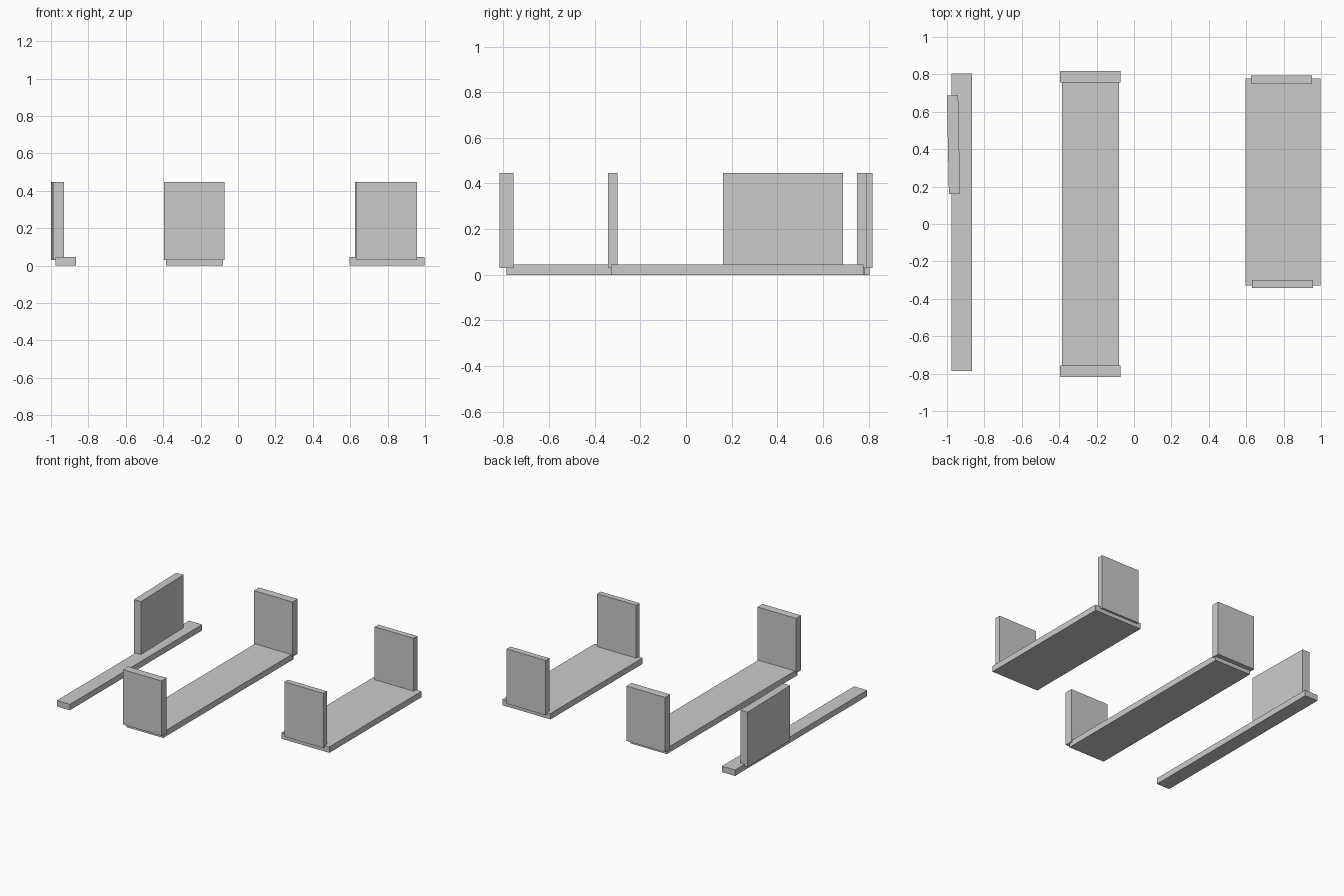
import bpy
from mathutils import Matrix, Vector

if "Cube" in bpy.data.objects:
    bpy.data.objects.remove(bpy.data.objects["Cube"])


def box(name, x, y, z, turn=0.0):
    """Box spanning the given ranges, optionally turned about z at its centre."""
    bpy.ops.mesh.primitive_cube_add(size=1)
    ob = bpy.context.object
    ob.name = name
    ranges = (x, y, z)
    size = [b - a for a, b in ranges]
    ob.data.transform(Matrix.Diagonal((*size, 1)))
    ob.location = Vector([(a + b) / 2 for a, b in ranges])
    ob.rotation_euler.z = turn
    return ob


BASE_Z = (0.0, 0.045)
PANEL_Z = (0.03, 0.447)

# Flat base strips
box("left_base", (-0.975, -0.865), (-0.785, 0.804), BASE_Z)
box("middle_base", (-0.386, -0.079), (-0.786, 0.782), BASE_Z)
box("right_base", (0.595, 0.998), (-0.328, 0.778), BASE_Z)

# Upright panel on the left strip, slightly turned
box("left_panel", (-0.995, -0.935), (0.162, 0.688), PANEL_Z, turn=0.02)

# End panels of the middle strip
for side, y in (("front", (-0.817, -0.756)), ("back", (0.756, 0.817))):
    box(f"middle_{side}_panel", (-0.396, -0.071), y, PANEL_Z)

# End panels of the right strip
box("right_front_panel", (0.63, 0.958), (-0.342, -0.3), PANEL_Z)
box("right_back_panel", (0.625, 0.953), (0.75, 0.794), PANEL_Z)
